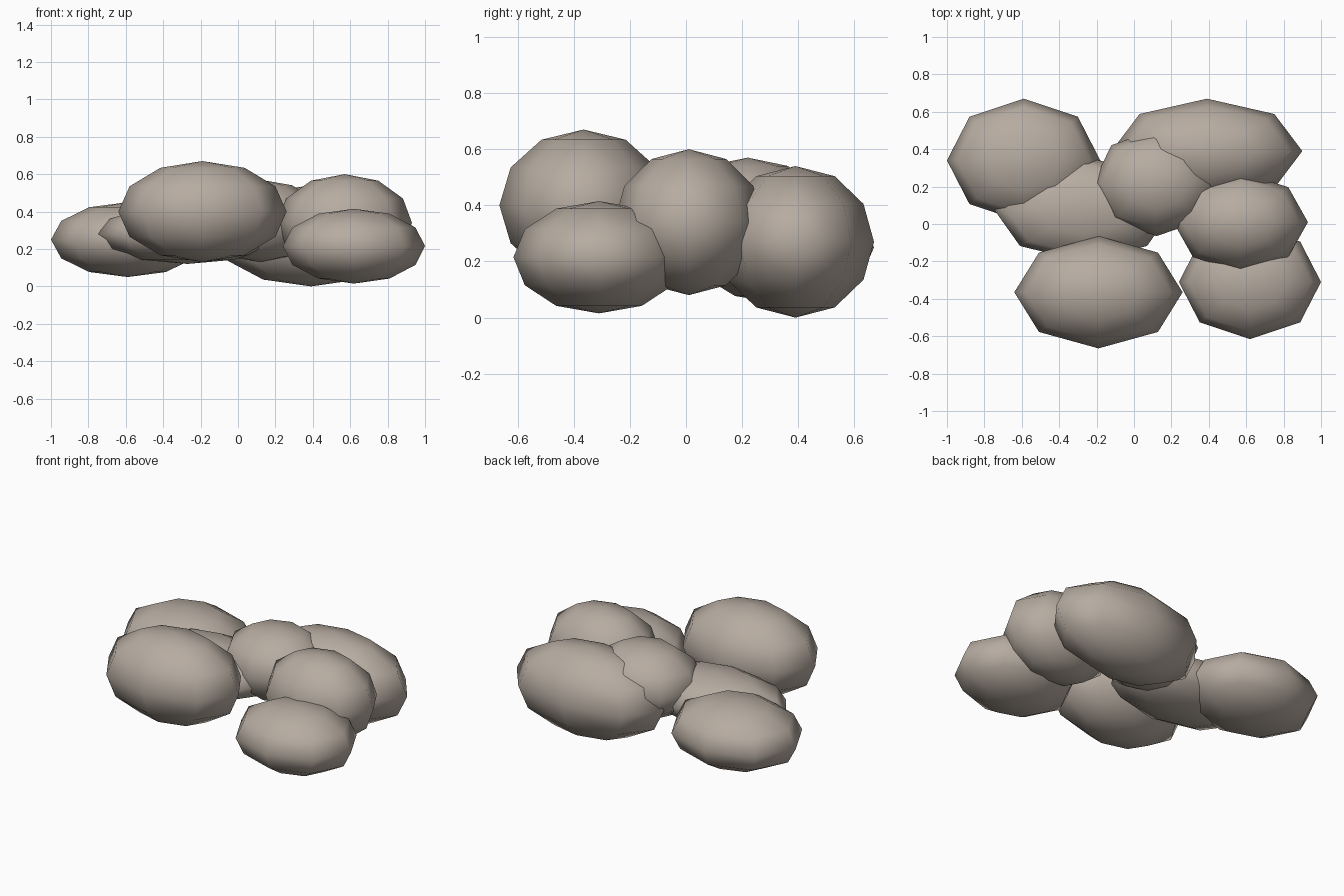
import bpy

if "Cube" in bpy.data.objects:
    bpy.data.objects.remove(bpy.data.objects["Cube"])

# One stone colour for the whole pile
stone = bpy.data.materials.new("warm grey stone")
stone.diffuse_color = (0.47, 0.41, 0.355, 1.0)
stone.use_nodes = True
stone.node_tree.nodes["Principled BSDF"].inputs["Base Color"].default_value = stone.diffuse_color


def rock(name, centre, radii):
    """Coarse smooth-shaded ellipsoid boulder with poles pointing up."""
    bpy.ops.mesh.primitive_uv_sphere_add(segments=8, ring_count=6, radius=1, location=centre)
    ob = bpy.context.object
    ob.name = name
    ob.scale = radii
    bpy.ops.object.transform_apply(location=False, rotation=False, scale=True)
    bpy.ops.object.shade_smooth()
    ob.data.materials.append(stone)
    return ob


# Overlapping boulders: centre, then radii
rock("back_left_rock", (-0.59, 0.34, 0.25), (0.41, 0.33, 0.20))
rock("low_middle_rock", (-0.27, 0.08, 0.28), (0.48, 0.28, 0.16))
rock("front_left_rock", (-0.19, -0.365, 0.40), (0.45, 0.30, 0.27))
rock("back_right_rock", (0.39, 0.39, 0.27), (0.51, 0.28, 0.27))
rock("centre_rock", (0.12, 0.22, 0.35), (0.34, 0.285, 0.22))
rock("right_rock", (0.57, 0.01, 0.34), (0.36, 0.265, 0.26))
rock("front_right_rock", (0.62, -0.31, 0.215), (0.38, 0.305, 0.20))
